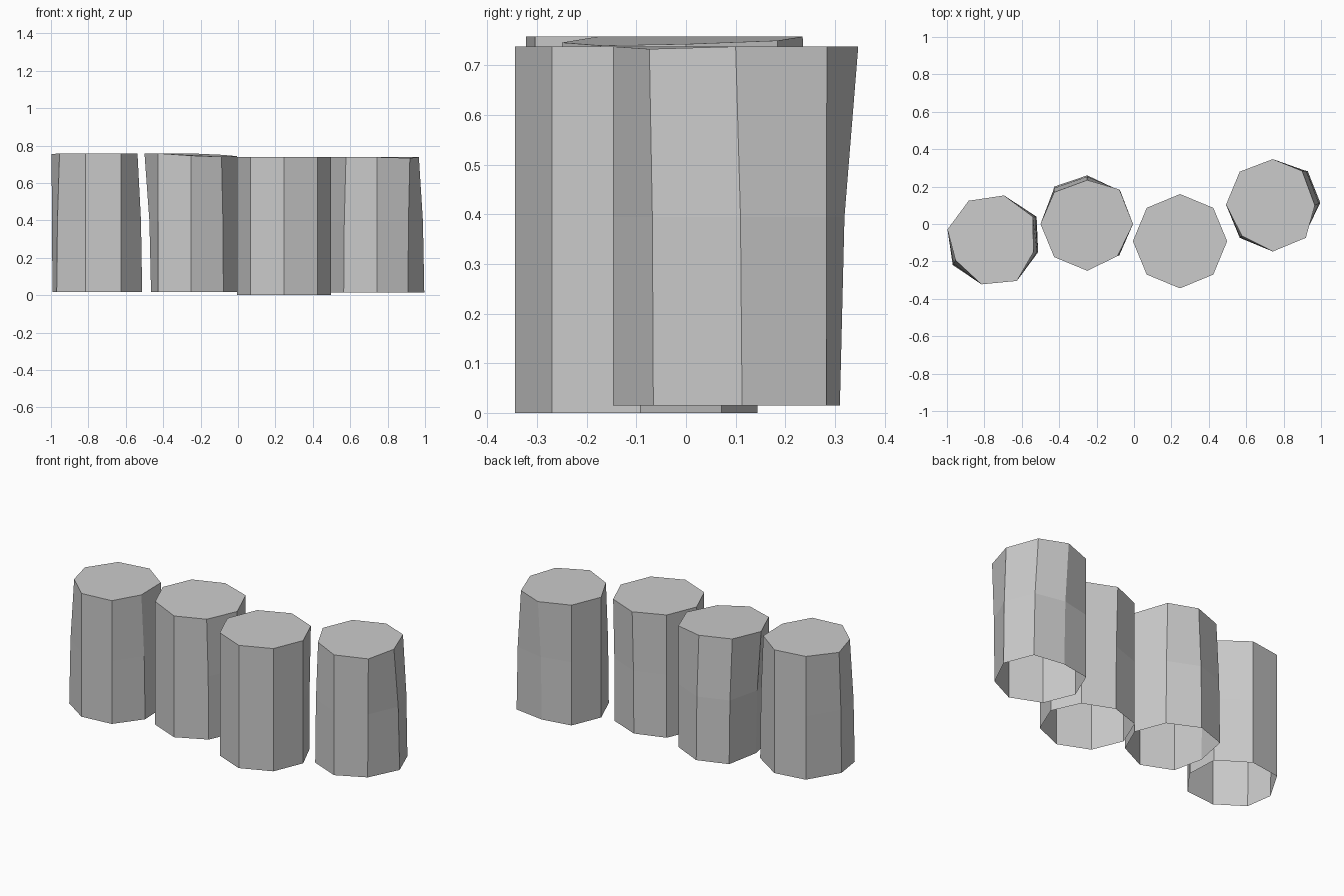
import bpy, bmesh
from math import cos, sin, radians

if "Cube" in bpy.data.objects:
    bpy.data.objects.remove(bpy.data.objects["Cube"])

SIDES = 8


def post(name, centre, radius, phase, z0, z1, top={}, bottom={}):
    """Octagonal log, open underneath; top/bottom nudge corners for a hewn look."""
    bm = bmesh.new()
    rings = []
    # the middle ring follows the bottom more than the top, so worn corners bulge
    for blend, z in ((0.0, z0), (0.25, z0 + 0.38), (1.0, z1)):
        ring = []
        for i in range(SIDES):
            a = radians(phase + 360 * i / SIDES)
            t = top.get(i, (0, 0, 0))
            b = bottom.get(i, (0, 0, 0))
            n = [b[k] * (1 - blend) + t[k] * blend for k in range(3)]
            if 0 < blend < 1:
                n[2] = 0
            ring.append(bm.verts.new((centre[0] + radius * cos(a) + n[0],
                                      centre[1] + radius * sin(a) + n[1],
                                      z + n[2])))
        rings.append(ring)
    # side walls
    for lo, hi in zip(rings, rings[1:]):
        for i in range(SIDES):
            j = (i + 1) % SIDES
            bm.faces.new((lo[i], lo[j], hi[j], hi[i]))
    # flat cap
    bm.faces.new(rings[-1])
    mesh = bpy.data.meshes.new(name)
    bm.to_mesh(mesh)
    bm.free()
    ob = bpy.data.objects.new(name, mesh)
    bpy.context.collection.objects.link(ob)
    return ob


# Far left post, turned
post("post_far_left", (-0.755, -0.09), 0.25, 31, 0.017, 0.758,
     top={7: (-0.025, 0, 0), 4: (0.015, 0.025, 0), 5: (0, 0.01, 0), 3: (0, 0, -0.004)},
     bottom={0: (0.02, 0, 0), 3: (0.005, -0.03, 0), 5: (0, 0.01, 0)})

# Inner left post, top sloping down to the right
post("post_inner_left", (-0.25, 0), 0.25, 0, 0.017, 0.758,
     top={0: (-0.005, 0, -0.015), 1: (-0.005, 0.008, -0.008), 2: (0, -0.015, 0),
          3: (0, -0.007, 0), 6: (0, 0, -0.012), 7: (-0.015, 0.005, -0.018)},
     bottom={0: (-0.005, 0, 0), 2: (0, 0.01, 0), 3: (0, 0.023, 0),
             4: (0.035, 0, 0), 7: (-0.005, 0.01, 0)})

# Inner right post, almost regular and standing on the ground
post("post_inner_right", (0.246, -0.092), 0.252, 0, 0.0, 0.738,
     bottom={1: (0, -0.015, 0), 2: (0, -0.016, 0)})

# Far right post, set back
post("post_far_right", (0.742, 0.103), 0.25, 0, 0.015, 0.738,
     top={0: (-0.025, -0.003, 0), 1: (-0.02, 0.004, 0), 2: (0, -0.006, 0),
          5: (0.012, 0.01, 0), 7: (0, 0, -0.005)},
     bottom={0: (0.004, 0.01, 0), 1: (0.01, 0.003, 0), 2: (0, -0.043, 0),
             7: (-0.01, 0.008, 0)})
